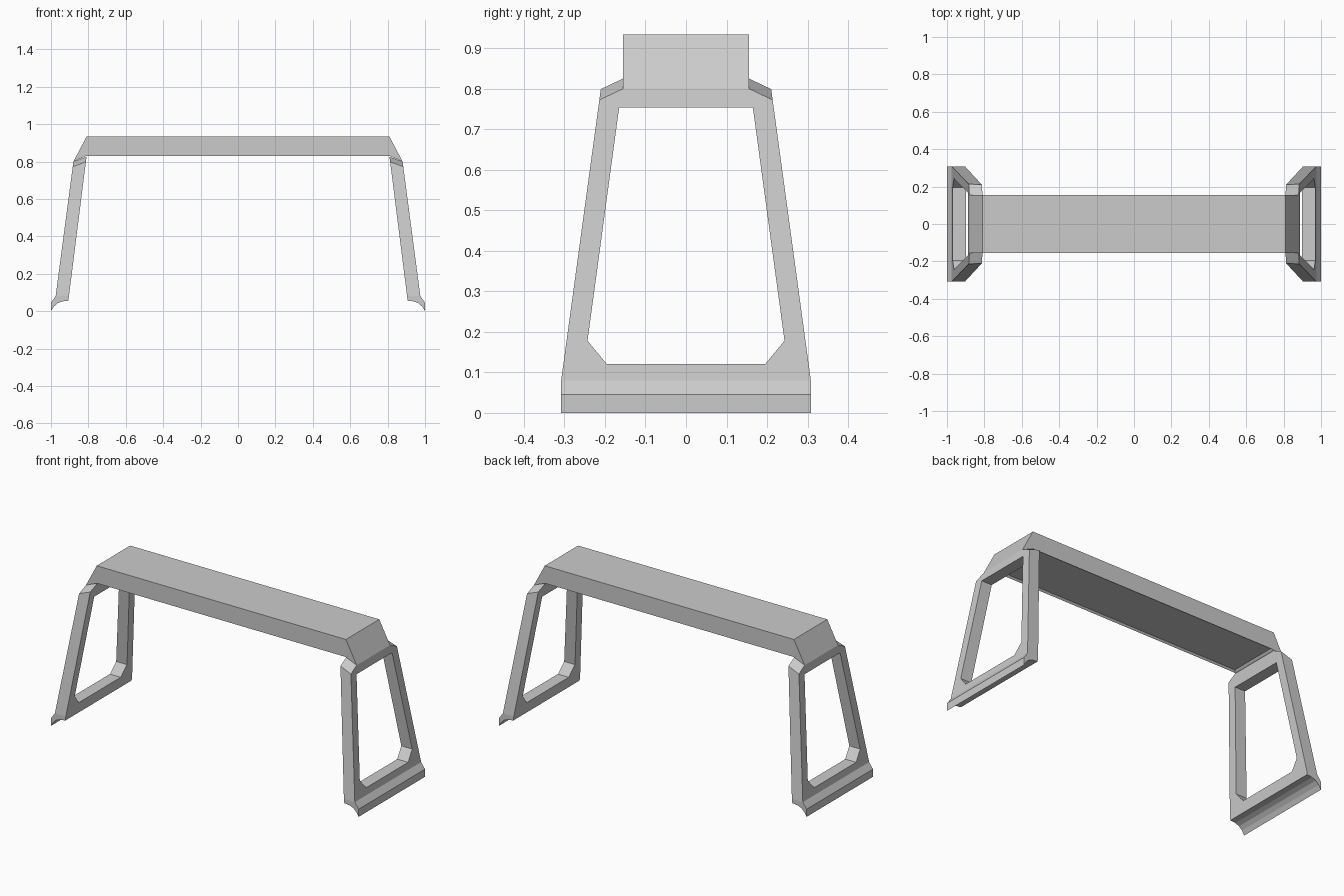
import bpy, bmesh
from mathutils import Vector

if "Cube" in bpy.data.objects:
    bpy.data.objects.remove(bpy.data.objects["Cube"])


def prism(name, profile, axis, lo, hi):
    """Extrude a 2D profile along 'y' (profile is xz) or 'x' (profile is yz)."""
    bm = bmesh.new()
    place = (lambda a, b, t: (a, t, b)) if axis == 'y' else (lambda a, b, t: (t, a, b))
    face = bm.faces.new([bm.verts.new(place(a, b, lo)) for a, b in profile])
    ext = bmesh.ops.extrude_face_region(bm, geom=[face])
    step = Vector(place(0, 0, hi - lo))
    for v in ext['geom']:
        if isinstance(v, bmesh.types.BMVert):
            v.co += step
    bmesh.ops.recalc_face_normals(bm, faces=bm.faces[:])
    return bm


def finish(bm, name):
    bmesh.ops.recalc_face_normals(bm, faces=bm.faces[:])
    mesh = bpy.data.meshes.new(name)
    bm.to_mesh(mesh)
    bm.free()
    obj = bpy.data.objects.new(name, mesh)
    bpy.context.collection.objects.link(obj)
    return obj


def slice_off(bm, point, normal):
    """Remove everything on the normal side of a plane and cap the cut."""
    cut = bmesh.ops.bisect_plane(bm, geom=bm.verts[:] + bm.edges[:] + bm.faces[:], dist=1e-5,
                                 plane_co=point, plane_no=normal, clear_outer=True)
    edges = [e for e in cut['geom_cut'] if isinstance(e, bmesh.types.BMEdge)]
    bmesh.ops.holes_fill(bm, edges=[e for e in edges if e.is_boundary], sides=0)


# Top beam with sloped ends and a shallow recess underneath
bm = prism("beam", [(-.88, .80), (-.81, .933), (.81, .933), (.88, .80), (.81, .83), (-.81, .83)],
           'y', -.155, .155)
under = [f for f in bm.faces if f.normal.z < -.99]
bmesh.ops.inset_region(bm, faces=under, thickness=.014, depth=-.01)
finish(bm, "top_beam")

# Leg frame: side profile with hooked foot, then tapered sides and slanted shoulders
leg_profile = [(.81, .825), (.88, .80), (.975, .08), (1, .045), (1, 0), (.985, .024),
               (.965, .042), (.94, .052), (.907, .056)]
bm = prism("leg", leg_profile, 'y', -.308, .308)
for s in (1, -1):
    slice_off(bm, (.9, s * .308, .08), Vector((0, s * .72, .098)).normalized())
    a, b, c = Vector((.81, s * .155, .825)), Vector((.81, s * .21, .80)), Vector((.88, s * .155, .80))
    n = (b - a).cross(c - a).normalized()
    slice_off(bm, a, n if n.z > 0 else -n)
legs = finish(bm, "leg_frames")

# Window through the leg frame
window = finish(prism("window", [(-.165, .753), (.165, .753), (.243, .178), (.195, .12),
                                 (-.195, .12), (-.243, .178)], 'x', .7, 1.1), "window_cutter")
window.hide_render = True
window.hide_set(True)
cut = legs.modifiers.new("window", 'BOOLEAN')
cut.operation = 'DIFFERENCE'
cut.solver = 'EXACT'
cut.object = window

# Second leg on the other side
mirror = legs.modifiers.new("other_side", 'MIRROR')
mirror.use_axis[0] = True
